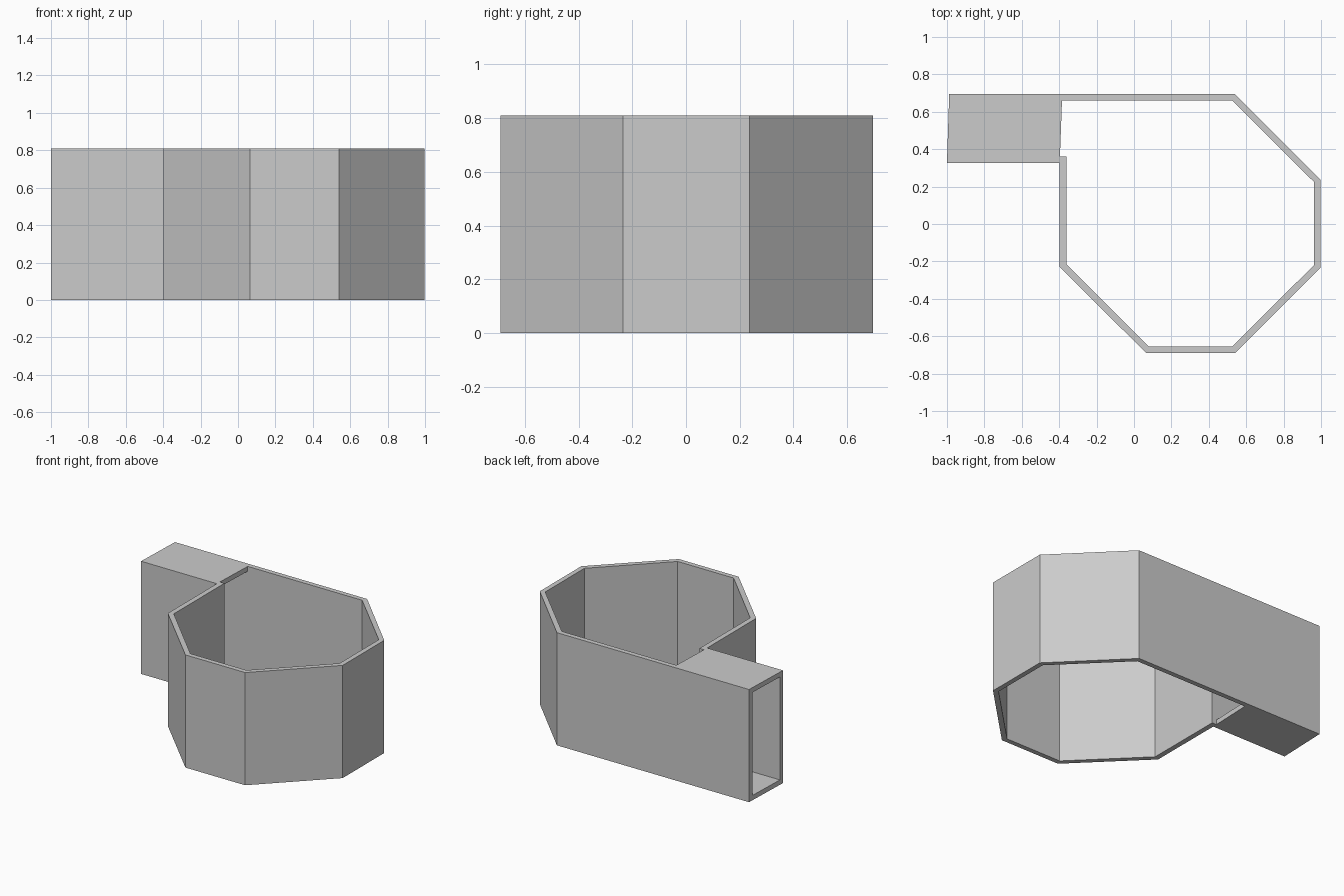
import bpy
import bmesh
from mathutils import Vector

cube = bpy.data.objects.get("Cube")
if cube:
    bpy.data.objects.remove(cube, do_unlink=True)

HEIGHT = 0.81
WALL = 0.035

grey = bpy.data.materials.new("plain grey")
grey.use_nodes = True
colour = (0.6, 0.6, 0.6, 1)
grey.diffuse_color = colour
grey.node_tree.nodes["Principled BSDF"].inputs["Base Color"].default_value = colour


def band(name, side_a, side_b, bottom, top):
    """Upright solid between two matching plan lines."""
    bm = bmesh.new()
    a = [bm.verts.new((x, y, bottom)) for x, y in side_a]
    b = [bm.verts.new((x, y, bottom)) for x, y in side_b]
    for i in range(len(a) - 1):
        bm.faces.new((a[i], a[i + 1], b[i + 1], b[i]))
    grown = bmesh.ops.extrude_face_region(bm, geom=bm.faces[:], use_keep_orig=True)
    moved = [g for g in grown["geom"] if isinstance(g, bmesh.types.BMVert)]
    bmesh.ops.translate(bm, verts=moved, vec=Vector((0, 0, top - bottom)))
    bmesh.ops.recalc_face_normals(bm, faces=bm.faces[:])
    mesh = bpy.data.meshes.new(name)
    bm.to_mesh(mesh)
    bm.free()
    mesh.materials.append(grey)
    obj = bpy.data.objects.new(name, mesh)
    bpy.context.collection.objects.link(obj)


# Eight-sided housing wall, running out into both side walls of the duct
outer = [(-0.988, 0.695), (0.54, 0.695), (0.997, 0.237), (0.997, -0.235),
         (0.54, -0.69), (0.065, -0.69), (-0.397, -0.23), (-0.397, 0.327), (-1, 0.327)]
inner = [(-0.989, 0.66), (0.525, 0.66), (0.962, 0.225), (0.962, -0.22),
         (0.525, -0.655), (0.08, -0.655), (-0.36, -0.215), (-0.36, 0.36), (-0.999, 0.36)]
band("housing_wall", outer, inner, 0, HEIGHT)

# Floor and roof of the duct
back_edge = [inner[0], (-0.385, 0.66)]
front_edge = [inner[-1], (-0.396, 0.36)]
band("duct_floor", back_edge, front_edge, 0, WALL)
band("duct_roof", back_edge, front_edge, HEIGHT - WALL, HEIGHT)
